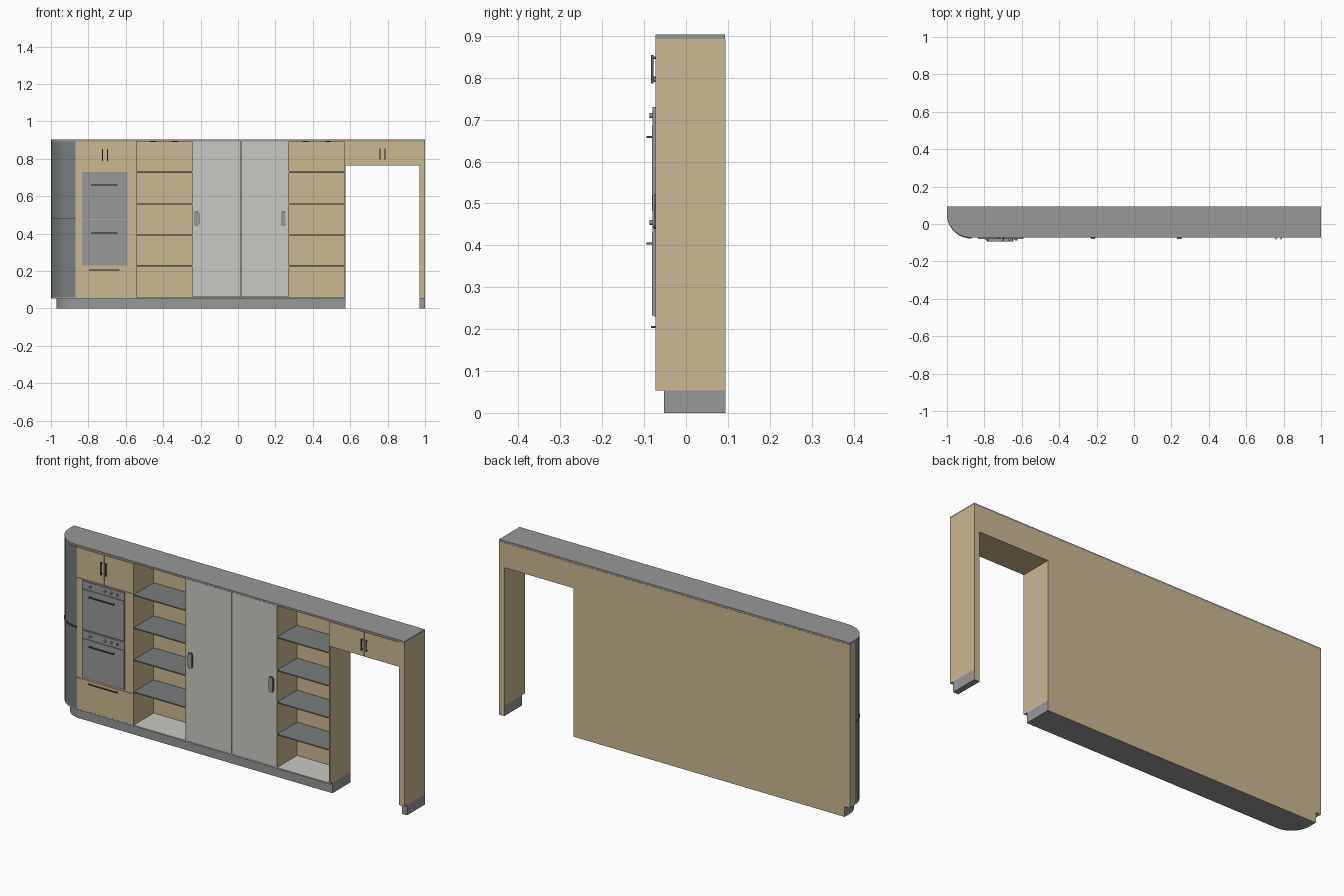
import bpy, bmesh, math
from mathutils import Vector

if "Cube" in bpy.data.objects:
    bpy.data.objects.remove(bpy.data.objects["Cube"])


def material(name, r, g, b):
    m = bpy.data.materials.new(name)
    m.diffuse_color = (r, g, b, 1)
    m.use_nodes = True
    m.node_tree.nodes["Principled BSDF"].inputs["Base Color"].default_value = m.diffuse_color
    return m


WOOD = material("light_wood", 0.597, 0.479, 0.283)
GREY = material("worktop_grey", 0.314, 0.314, 0.314)
PANEL = material("pale_panel", 0.584, 0.584, 0.558)
GLASS = material("smoked_glass", 0.185, 0.205, 0.195)
METAL = material("dark_metal", 0.10, 0.10, 0.105)

FRONT, BACK = -0.073, 0.094
TOP, DECK = 0.893, 0.053


def finish(name, bm, mat, smooth=False):
    bmesh.ops.recalc_face_normals(bm, faces=bm.faces)
    me = bpy.data.meshes.new(name)
    bm.to_mesh(me)
    bm.free()
    me.materials.append(mat)
    ob = bpy.data.objects.new(name, me)
    bpy.context.collection.objects.link(ob)
    if smooth:
        bpy.context.view_layer.objects.active = ob
        ob.select_set(True)
        bpy.ops.object.shade_smooth_by_angle(angle=math.radians(35))
        ob.select_set(False)
    return ob


def box(name, x0, x1, y0, y1, z0, z1, mat):
    bm = bmesh.new()
    bmesh.ops.create_cube(bm, size=1)
    for v in bm.verts:
        v.co = Vector((x0 if v.co.x < 0 else x1,
                       y0 if v.co.y < 0 else y1,
                       z0 if v.co.z < 0 else z1))
    return finish(name, bm, mat)


def prism(name, pts, vec, mat, smooth=False):
    bm = bmesh.new()
    f = bm.faces.new([bm.verts.new(p) for p in pts])
    r = bmesh.ops.extrude_face_region(bm, geom=[f])
    verts = [g for g in r["geom"] if isinstance(g, bmesh.types.BMVert)]
    bmesh.ops.translate(bm, verts=verts, vec=vec)
    return finish(name, bm, mat, smooth)


def corner(x0, y0, z, n=20):
    """Quarter round from the left side (x0) to the front (y0)."""
    cx, cy = -0.868, 0.052
    return [(cx - (cx - x0) * math.cos(a), cy - (cy - y0) * math.sin(a), z)
            for a in (math.pi / 2 * i / n for i in range(n + 1))]


def rounded_slab(name, x0, x1, y0, z0, z1, mat):
    pts = [(x1, BACK - 0.001, z0), (x0, BACK - 0.001, z0)] + corner(x0, y0, z0) + [(x1, y0, z0)]
    return prism(name, pts, (0, 0, z1 - z0), mat, True)


def bar_handle(name, x, z, length, y, out, vertical=False, t=0.0025):
    """Straight pull with two posts; y is the surface it stands on."""
    h = length / 2
    if vertical:
        box(name + "_bar", x - t, x + t, y - out, y - out + 2 * t, z - h, z + h, METAL)
    else:
        box(name + "_bar", x - h, x + h, y - out, y - out + 2 * t, z - t, z + t, METAL)
    for s in (-1, 1):
        px, pz = (x, z + s * (h - 0.006)) if vertical else (x + s * (h - 0.006), z)
        box(name + "_post", px - t, px + t, y - out + t, y, pz - t, pz + t, METAL)


def disc(name, x, y, z, r, vec, mat, n=16):
    """Short cylinder along vec, starting at (x, y, z)."""
    pts = []
    for i in range(n):
        c, s = r * math.cos(2 * math.pi * i / n), r * math.sin(2 * math.pi * i / n)
        pts.append((x + c, y, z + s) if vec[1] else (x + c, y + s, z))
    prism(name, pts, vec, mat, True)


# Worktop, floor deck and plinths
rounded_slab("worktop", -1.0, 1.0, FRONT, TOP, 0.903, GREY)
rounded_slab("floor_deck", -0.998, 0.575, FRONT + 0.001, DECK, 0.059, PANEL)
rounded_slab("plinth", -0.97, 0.575, -0.052, 0, DECK, GREY)
box("leg_plinth", 0.97, 1.0, -0.052, BACK - 0.001, 0, DECK, GREY)

# Back panels, reaching down to the ground
box("back_panel", -1.0, 0.575, BACK - 0.003, BACK, DECK, TOP, WOOD)
box("back_panel_foot", -0.97, 0.575, BACK - 0.003, BACK, 0, DECK, WOOD)
box("leg_back_foot", 0.97, 1.0, BACK - 0.003, BACK, 0, DECK, WOOD)

# Rounded end cabinet: side strip, curved glass door, curved rail
box("end_side_strip", -1.0, -0.992, 0.052, BACK, DECK, TOP, WOOD)
door = corner(-0.998, FRONT + 0.001, 0.057) + corner(-0.99, FRONT + 0.009, 0.057)[::-1]
prism("curved_door", door, (0, 0, TOP - 0.059), GLASS, True)
rail = corner(-1.0, -0.078, 0.477)[1:] + corner(-0.996, -0.07, 0.477)[:0:-1]
prism("curved_rail", rail, (0, 0, 0.006), METAL, True)

# Oven column carcass and fronts
box("oven_carcass", -0.868, -0.55, -0.069, BACK - 0.003, 0.059, TOP, WOOD)
for n, x0, x1, z0, z1 in (("left_upper_door", -0.866, -0.7115, 0.737, 0.890),
                          ("right_upper_door", -0.7085, -0.551, 0.737, 0.890),
                          ("oven_surround", -0.866, -0.551, 0.224, 0.734),
                          ("drawer_front", -0.866, -0.551, 0.060, 0.219)):
    box(n, x0, x1, FRONT, -0.069, z0, z1, WOOD)
for x in (-0.725, -0.697):
    bar_handle("upper_door_handle", x, 0.820, 0.066, FRONT, 0.010, True)
bar_handle("drawer_handle", -0.715, 0.205, 0.165, FRONT, 0.010)

# Two stacked ovens with control strips, knobs and handles
for z0, z1 in ((0.230, 0.475), (0.479, 0.730)):
    split = z1 - 0.040
    box("oven_body", -0.833, -0.592, -0.077, FRONT, z0, z1, GREY)
    box("oven_door", -0.833, -0.592, -0.081, -0.077, z0 + 0.003, split - 0.002, GREY)
    box("oven_control_strip", -0.833, -0.592, -0.080, -0.077, split + 0.001, z1, GREY)
    for x in (-0.785, -0.700, -0.665, -0.630):
        disc("oven_knob", x, -0.080, z1 - 0.020, 0.006, (0, -0.007, 0), GREY)
    bar_handle("oven_handle", -0.715, split - 0.031, 0.142, -0.081, 0.013)

# Upright dividers
for x in (-0.550, -0.247, 0.267, 0.569):
    box("divider", x, x + 0.006, FRONT, BACK - 0.003, 0.059 if x < 0.5 else DECK, TOP, WOOD)

# Open niches with glass shelves and small downlights
for x0, x1 in ((-0.544, -0.247), (0.273, 0.569)):
    for z in (0.228, 0.393, 0.558, 0.728):
        box("glass_shelf", x0, x1, FRONT + 0.002, BACK - 0.003, z - 0.003, z + 0.003, GLASS)
    for f in (0.3, 0.7):
        disc("downlight", x0 + f * (x1 - x0), 0.0, TOP, 0.016, (0, 0, -0.004), METAL)

# Sliding doors with oval pulls
for x0, x1, px in ((-0.241, 0.0125, -0.220), (0.0155, 0.267, 0.242)):
    box("sliding_door", x0, x1, FRONT + 0.001, -0.064, 0.060, TOP - 0.001, PANEL)
    for r, y, d, m in ((0.013, FRONT + 0.001, -0.004, METAL), (0.011, FRONT - 0.003, -0.004, GREY)):
        pts = []
        for i in range(18):
            a = math.pi * (i if i < 9 else i - 1) / 8
            zc = 0.480 + (0.028 if i < 9 else -0.028)
            pts.append((px + r * math.cos(a), y, zc + r * math.sin(a)))
        prism("sliding_door_pull", pts, (0, d, 0), m, True)

# Bridge cupboard over the opening and its support leg
box("bridge_carcass", 0.575, 0.970, -0.069, BACK, 0.765, TOP, WOOD)
for x0, x1 in ((0.576, 0.7705), (0.7735, 0.969)):
    box("bridge_door", x0, x1, FRONT, -0.069, 0.765, 0.891, WOOD)
for x in (0.760, 0.786):
    bar_handle("bridge_handle", x, 0.825, 0.060, FRONT, 0.010, True)
box("support_leg", 0.970, 1.0, FRONT, BACK, DECK, TOP, WOOD)
